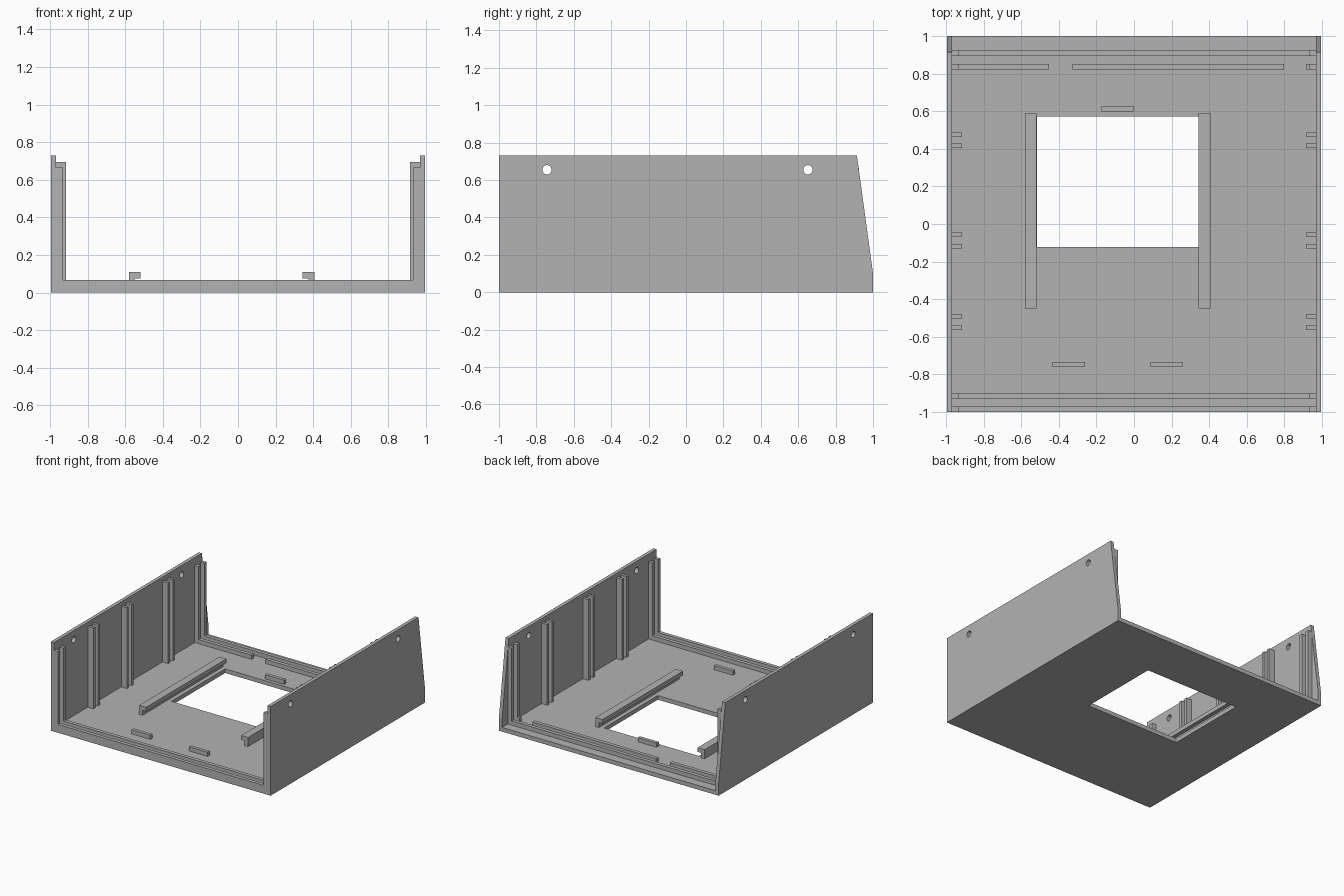
import bpy, bmesh, math
from mathutils import Matrix

cube = bpy.data.objects.get("Cube")
if cube:
    bpy.data.objects.remove(cube, do_unlink=True)

grey = bpy.data.materials.new("plain_grey")
grey.use_nodes = True
colour = (0.45, 0.45, 0.45, 1)
grey.diffuse_color = colour
grey.node_tree.nodes["Principled BSDF"].inputs["Base Color"].default_value = colour

HALF = 0.996      # outer half width
INNER = 0.967     # inner face of the side walls
FLOOR = 0.034     # floor thickness
RIB = 0.068       # top of the low ribs on the floor


def finish(bm, name):
    bmesh.ops.recalc_face_normals(bm, faces=bm.faces)
    mesh = bpy.data.meshes.new(name)
    bm.to_mesh(mesh)
    bm.free()
    mesh.materials.append(grey)
    ob = bpy.data.objects.new(name, mesh)
    bpy.context.scene.collection.objects.link(ob)
    return ob


def box(name, xs, ys, zs):
    bm = bmesh.new()
    bmesh.ops.create_cube(bm, size=1)
    for v in bm.verts:
        v.co = [r[0] if c < 0 else r[1] for c, r in zip(v.co, (xs, ys, zs))]
    return finish(bm, name)


def prism(name, points, offset):
    """Extrude a closed outline of 3D points by an offset."""
    bm = bmesh.new()
    face = bm.faces.new([bm.verts.new(p) for p in points])
    out = bmesh.ops.extrude_face_region(bm, geom=[face])
    moved = [g for g in out["geom"] if isinstance(g, bmesh.types.BMVert)]
    bmesh.ops.translate(bm, verts=moved, vec=offset)
    return finish(bm, name)


def cut(ob, cutter):
    mod = ob.modifiers.new("cut", 'BOOLEAN')
    mod.operation = 'DIFFERENCE'
    mod.solver = 'EXACT'
    mod.object = cutter
    cutter.hide_render = True
    bpy.context.view_layer.objects.active = ob
    bpy.ops.object.modifier_apply(modifier=mod.name)
    bpy.data.objects.remove(cutter, do_unlink=True)


def hole_cutter(y, z):
    bm = bmesh.new()
    turn = Matrix.Translation((0, y, z)) @ Matrix.Rotation(math.pi / 2, 4, 'Y')
    bmesh.ops.create_cone(bm, cap_ends=True, segments=32, radius1=0.025,
                          radius2=0.025, depth=3, matrix=turn)
    return finish(bm, "screw_hole_cutter")


# Floor with rectangular opening
floor = box("floor", (-INNER, INNER), (-1, 1), (0, FLOOR))
cut(floor, box("opening_cutter", (-0.517, 0.342), (-0.123, 0.572), (-0.1, 0.2)))

# Side walls with sloped back edge and screw holes
outline = [(-1, 0), (1, 0), (1, 0.1), (0.914, 0.73), (-1, 0.73)]
for side, s in (("left", 1), ("right", -1)):
    wall = prism(side + "_wall", [(s * INNER, y, z) for y, z in outline],
                 (s * (HALF - INNER), 0, 0))
    for y in (-0.743, 0.652):
        cut(wall, hole_cutter(y, 0.655))

    # Upright ribs: pairs at both ends, taller pairs between
    def upright(name, y0, y1, reach, top):
        box(side + name, sorted((s * INNER, s * reach)), (y0, y1), (FLOOR, top))

    for y in (-1, -0.928, 0.821, 0.895):
        upright("_end_rib", y, y + 0.03, 0.932, 0.665)
    for y in (-0.521, -0.088, 0.446):
        for d in (-0.03, 0.03):
            upright("_wall_rib", y + d - 0.012, y + d + 0.012, 0.916, 0.695)

# Low panel-slot ribs across the floor
for name, y, x0, x1 in (("front_outer_rib", -1, -0.932, 0.932),
                        ("front_inner_rib", -0.928, -0.932, 0.932),
                        ("back_outer_rib", 0.895, -0.932, 0.932),
                        ("back_inner_rib_right", 0.821, -0.932, -0.452),
                        ("back_inner_rib_middle", 0.821, -0.326, 0.797),
                        ("back_inner_rib_end", 0.821, 0.914, 0.932)):
    box(name, (x0, x1), (y, y + 0.03), (FLOOR, RIB))

# Guide rails with inward lips beside the opening
for name, x, d in (("right_rail", -0.581, 1), ("left_rail", 0.406, -1)):
    section = [(0, FLOOR), (0.03, FLOOR), (0.03, 0.075),
               (0.063, 0.075), (0.063, 0.109), (0, 0.109)]
    prism(name, [(x + d * u, -0.45, z) for u, z in section], (0, 1.04, 0))

# Small locating blocks
for name, x, y in (("back_block", -0.173, 0.599),
                   ("front_right_block", -0.433, -0.762),
                   ("front_left_block", 0.088, -0.762)):
    box(name, (x, x + 0.171), (y, y + 0.028), (FLOOR, RIB))
